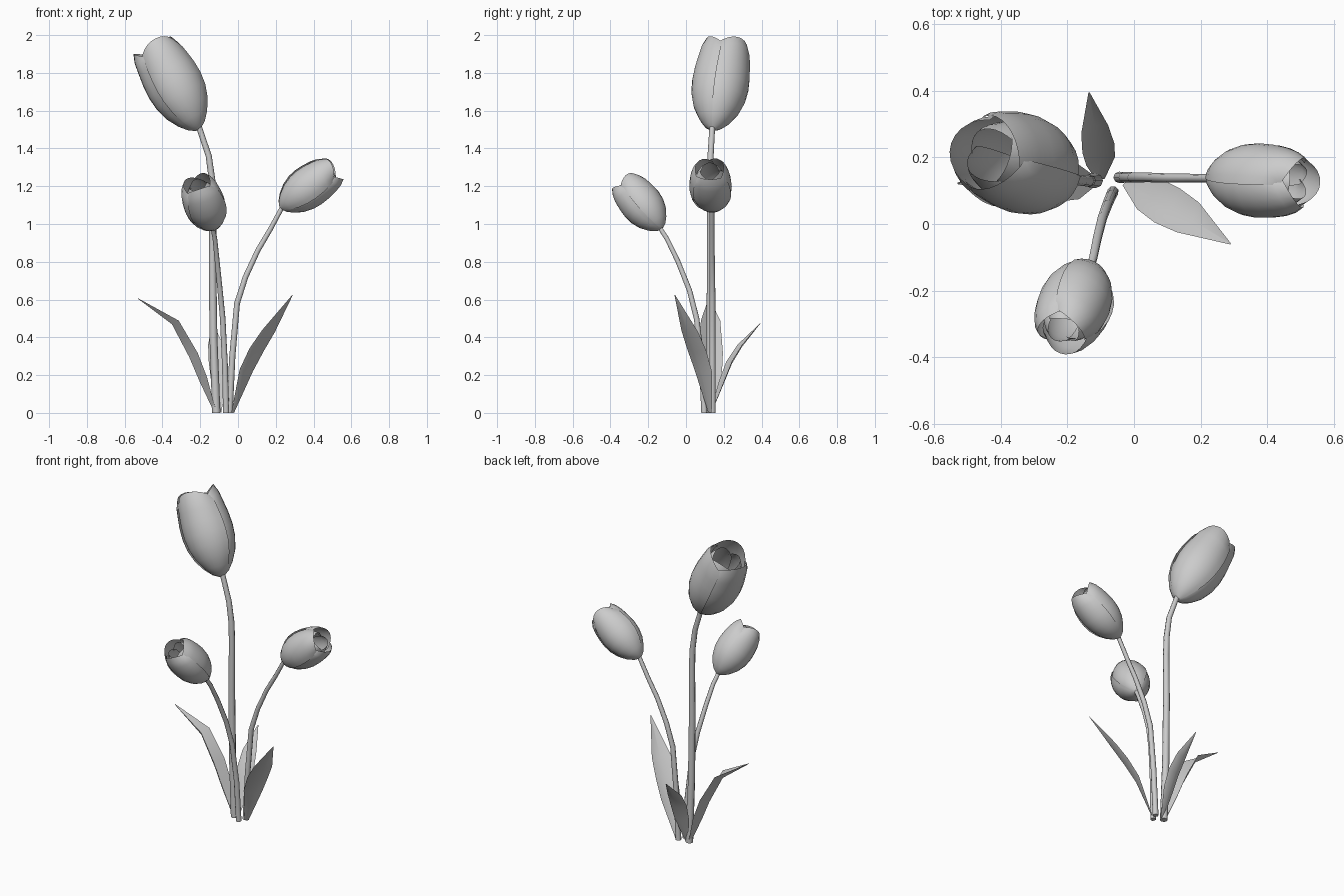
import bpy
from math import radians, sin, cos
from mathutils import Vector

if "Cube" in bpy.data.objects:
    bpy.data.objects.remove(bpy.data.objects["Cube"])


def make_mesh(name, verts, faces, smooth_angle=None):
    mesh = bpy.data.meshes.new(name)
    mesh.from_pydata(verts, [], faces)
    mesh.update()
    obj = bpy.data.objects.new(name, mesh)
    bpy.context.collection.objects.link(obj)
    bpy.ops.object.select_all(action='DESELECT')
    obj.select_set(True)
    bpy.context.view_layer.objects.active = obj
    if smooth_angle:
        bpy.ops.object.shade_smooth_by_angle(angle=radians(smooth_angle))
    return obj


def grid_faces(start, rows, cols):
    return [(start + i * cols + j, start + i * cols + j + 1,
             start + (i + 1) * cols + j + 1, start + (i + 1) * cols + j)
            for i in range(rows - 1) for j in range(cols - 1)]


# Tapered stem following a bent path
def stem(name, path, r0, r1):
    curve = bpy.data.curves.new(name, 'CURVE')
    curve.dimensions = '3D'
    curve.bevel_depth = 1.0
    curve.bevel_resolution = 2
    curve.use_fill_caps = True
    spline = curve.splines.new('POLY')
    spline.points.add(len(path) - 1)
    for i, (pt, co) in enumerate(zip(spline.points, path)):
        pt.co = (*co, 1)
        pt.radius = r0 + (r1 - r0) * i / (len(path) - 1)
    obj = bpy.data.objects.new(name, curve)
    bpy.context.collection.objects.link(obj)
    bpy.ops.object.select_all(action='DESELECT')
    obj.select_set(True)
    bpy.context.view_layer.objects.active = obj
    bpy.ops.object.convert(target='MESH')
    bpy.ops.object.shade_smooth_by_angle(angle=radians(50))


# Cup of three outer and three inner overlapping petals
PROFILE = [(0, .10), (.04, .32), (.12, .56), (.24, .80), (.38, .95),
           (.52, 1.0), (.66, .98), (.80, .92)]


def blossom(name, base, tip, radius, rim, phase):
    base, axis = Vector(base), Vector(tip) - Vector(base)
    length = axis.length
    rot = axis.to_track_quat('Z', 'Y')
    profile = PROFILE + [(.91, (.92 + rim) / 2 + .03), (1.0, rim)]
    cols = 11
    verts, faces = [], []
    # layer settings: size, height, inward curl of the tips
    for layer, (scale, height, curl) in enumerate([(1.0, 1.0, 0), (.91, .94, .25)]):
        for k in range(3):
            mid = radians(phase + 120 * k + 60 * layer)
            start = len(verts)
            for t, r in profile:
                for j in range(cols):
                    u = 2 * j / (cols - 1) - 1
                    a = mid + u * radians(68)
                    rr = r * radius * scale * (1 + .04 * u) * (1 - curl * t ** 4)
                    z = length * t * height * (1 - .11 * t * t * abs(u) ** 2)
                    verts.append(base + rot @ Vector((rr * cos(a), rr * sin(a), z)))
            faces += grid_faces(start, len(profile), cols)
    make_mesh(name, verts, faces, 60)


# Pointed leaf: rows of (centre, half-width), folded along the middle
def leaf(name, rows, side, fold):
    side, fold = Vector(side).normalized(), Vector(fold)
    verts = []
    for co, w in rows:
        c = Vector(co)
        verts += [c - side * w + fold * w, c, c + side * w + fold * w]
    make_mesh(name, verts, grid_faces(0, len(rows), 3), 60)


# Stems
stem("tall_stem", [(-.115, .13, 0), (-.13, .13, .4), (-.135, .13, .8), (-.133, .13, 1.1),
                   (-.137, .13, 1.23), (-.155, .13, 1.36), (-.212, .14, 1.53)], .022, .015)
stem("right_stem", [(-.045, .14, 0), (-.03, .14, .3), (-.005, .14, .58), (.04, .14, .72),
                    (.105, .138, .86), (.17, .138, .97), (.24, .137, 1.1)], .017, .012)
stem("front_stem", [(-.063, .097, 0), (-.069, .085, .25), (-.081, .056, .5), (-.095, .018, .65),
                    (-.11, -.042, .8), (-.122, -.1, .92), (-.135, -.145, .99)], .017, .012)

# Blossoms
blossom("tall_blossom", (-.21, .14, 1.5), (-.455, .215, 1.955), .15, .75, -90)
blossom("right_blossom", (.225, .14, 1.085), (.515, .125, 1.297), .112, .67, 30)
blossom("front_blossom", (-.128, -.13, .975), (-.22, -.335, 1.225), .11, .65, -60)

# Leaves
leaf("right_leaf", [((-.025, .125, 0), .012), ((.055, .083, .21), .058), ((.112, .047, .32), .064),
                    ((.173, .012, .42), .056), ((.29, -.06, .625), .002)],
     (.6, .8, -.1), (-.2, .14, .24))
leaf("left_leaf", [((-.125, .13, 0), .015), ((-.205, .132, .17), .058), ((-.258, .132, .295), .064),
                   ((-.35, .13, .47), .052), ((-.53, .122, .605), .003)],
     (-.15, 1, 0), (.55, 0, .35))
leaf("back_leaf", [((-.1, .135, 0), .012), ((-.1, .202, .16), .045), ((-.107, .243, .26), .05),
                   ((-.118, .297, .35), .042), ((-.135, .395, .475), .002)],
     (1, .3, 0), (0, -.3, .25))
